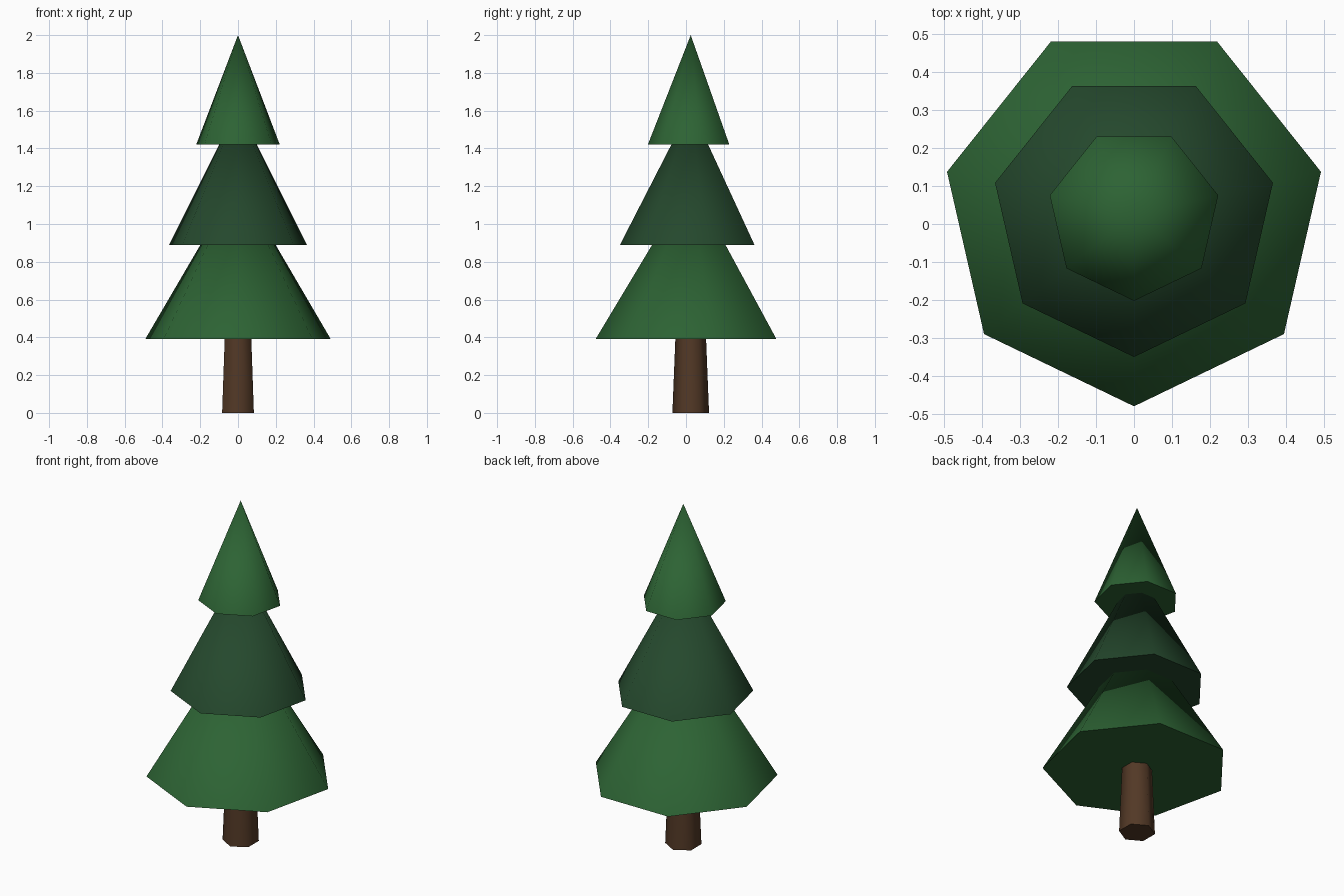
import bpy
import math

if "Cube" in bpy.data.objects:
    bpy.data.objects.remove(bpy.data.objects["Cube"])

CY = 0.025  # the trunk axis sits slightly behind centre because of the odd-sided tiers


def material(name, rgb):
    m = bpy.data.materials.new(name)
    m.diffuse_color = (*rgb, 1.0)
    m.use_nodes = True
    m.node_tree.nodes["Principled BSDF"].inputs["Base Color"].default_value = m.diffuse_color
    return m


def cone(name, sides, r_bottom, r_top, z0, z1, mat):
    """Tapered prism with one corner facing the front (-y)."""
    bpy.ops.mesh.primitive_cone_add(vertices=sides, radius1=r_bottom, radius2=r_top,
                                    depth=z1 - z0, location=(0, CY, (z0 + z1) / 2))
    ob = bpy.context.object
    ob.name = name
    # first corner is at +y: turn it to the front
    ob.rotation_euler.z = math.pi
    bpy.ops.object.transform_apply(location=True, rotation=True, scale=True)
    ob.data.materials.append(mat)
    bpy.ops.object.shade_smooth_by_angle(angle=math.radians(60))
    return ob


bark = material("bark", (0.085, 0.040, 0.019))
light_green = material("light_green", (0.026, 0.125, 0.034))
dark_green = material("dark_green", (0.018, 0.065, 0.026))

# hexagonal trunk, ending just inside the lowest tier
cone("trunk", 6, 0.097, 0.079, 0.0, 0.45, bark)

# three seven-sided foliage tiers
for name, radius, z0, z1, mat in (
    ("lower_foliage", 0.504, 0.39, 1.23, light_green),
    ("middle_foliage", 0.3745, 0.89, 1.62, dark_green),
    ("upper_foliage", 0.227, 1.42, 2.0, light_green),
):
    cone(name, 7, radius, 0.0, z0, z1, mat)
